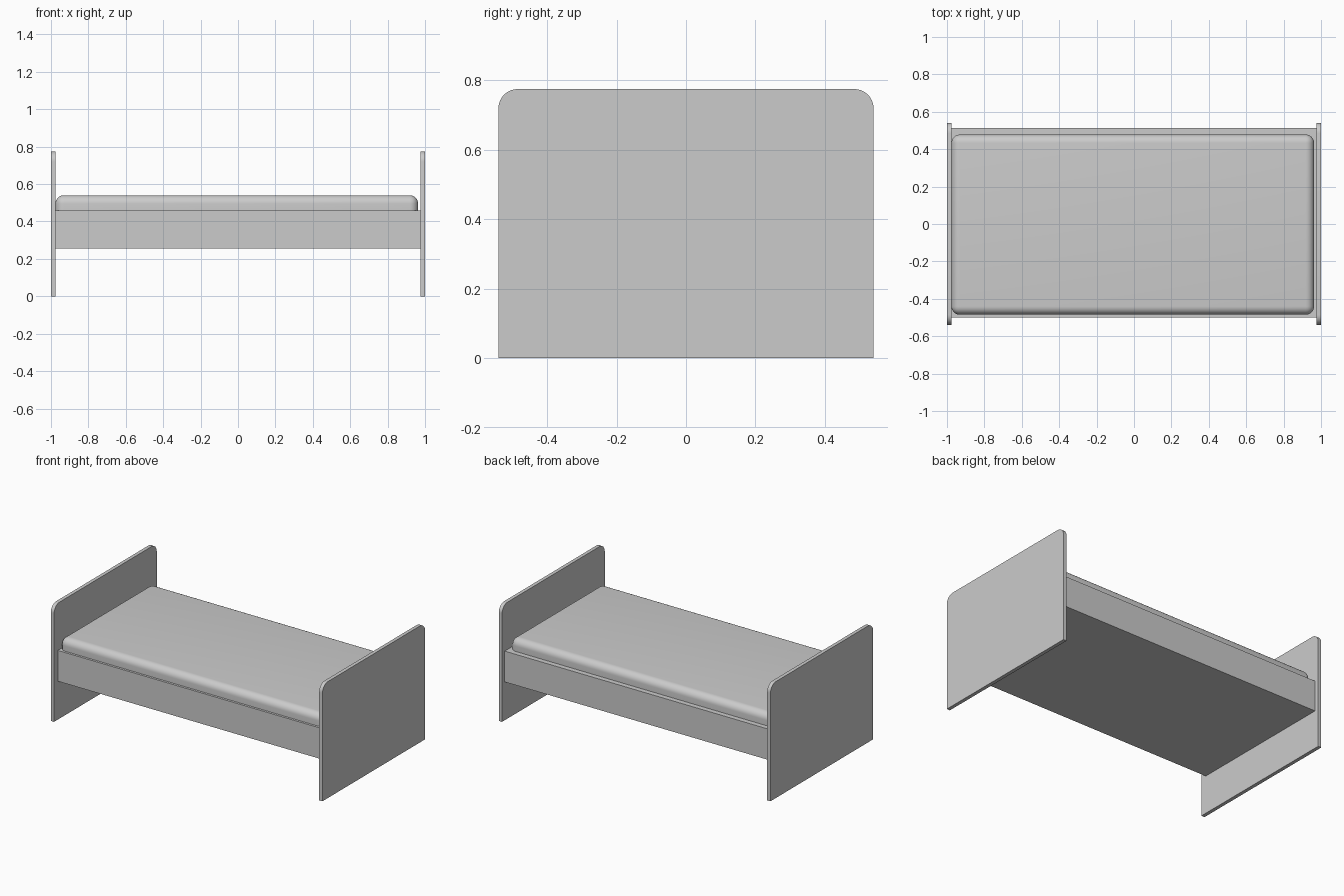
import bpy, bmesh
from math import radians

cube = bpy.data.objects.get("Cube")
if cube:
    bpy.data.objects.remove(cube, do_unlink=True)

grey = bpy.data.materials.new("plain_grey")
grey.use_nodes = True
COLOUR = (0.6, 0.6, 0.6, 1)
grey.diffuse_color = COLOUR
grey.node_tree.nodes["Principled BSDF"].inputs["Base Color"].default_value = COLOUR


def rounded_box(name, low, high, radius=0, segments=8, choose=None):
    """Box between two corners; edges picked by choose(a, b) are rounded."""
    bm = bmesh.new()
    bmesh.ops.create_cube(bm, size=1)
    for v in bm.verts:
        v.co = [h if c > 0 else l for c, l, h in zip(v.co, low, high)]
    if choose:
        edges = [e for e in bm.edges if choose(e.verts[0].co, e.verts[1].co)]
        bmesh.ops.bevel(bm, geom=edges, offset=radius, segments=segments,
                        profile=0.5, affect='EDGES')
    bmesh.ops.recalc_face_normals(bm, faces=bm.faces)
    mesh = bpy.data.meshes.new(name)
    bm.to_mesh(mesh)
    bm.free()
    mesh.materials.append(grey)
    obj = bpy.data.objects.new(name, mesh)
    bpy.context.collection.objects.link(obj)
    bpy.context.view_layer.objects.active = obj
    obj.select_set(True)
    bpy.ops.object.shade_smooth_by_angle(angle=radians(30))
    obj.select_set(False)
    return obj


# End boards with rounded upper corners
HEIGHT, THICK = 0.775, 0.024
for name, x in (("headboard", -1), ("footboard", 1 - THICK)):
    rounded_box(name, (x, -0.54, 0), (x + THICK, 0.54, HEIGHT), 0.055,
                choose=lambda a, b: min(a.z, b.z) > 0.7 and abs(a.x - b.x) > 0.01)

# Base between the boards
rounded_box("bed_base", (-0.976, -0.5, 0.255), (0.976, 0.512, 0.46))

# Mattress with rounded top and upright corners, flat underneath
rounded_box("mattress", (-0.976, -0.485, 0.46), (0.963, 0.478, 0.54), 0.045,
            choose=lambda a, b: max(a.z, b.z) > 0.5)
